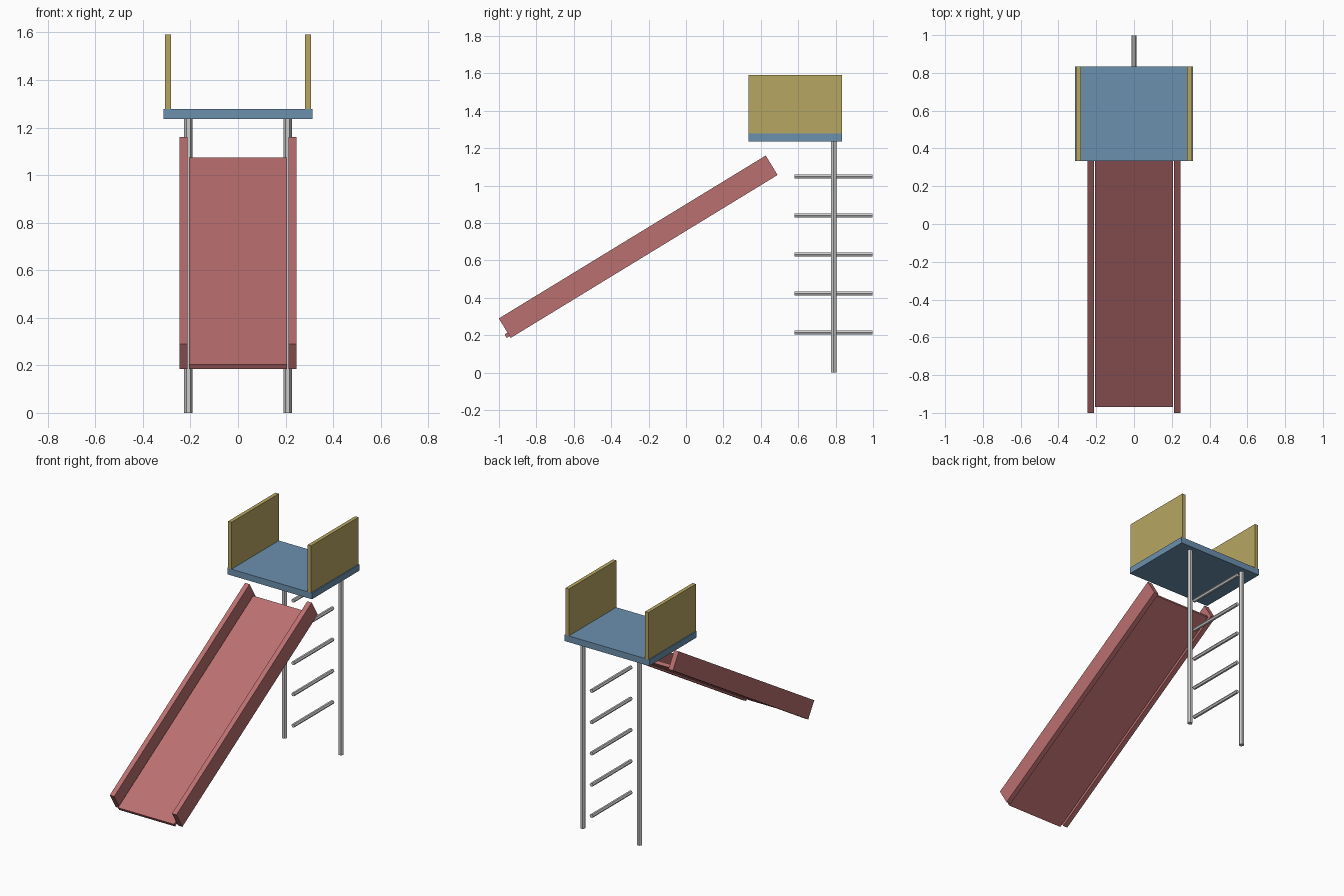
import bpy, math
from mathutils import Matrix, Vector

if "Cube" in bpy.data.objects:
    bpy.data.objects.remove(bpy.data.objects["Cube"])


def material(name, color):
    m = bpy.data.materials.new(name)
    m.diffuse_color = (*color, 1)
    m.use_nodes = True
    m.node_tree.nodes["Principled BSDF"].inputs["Base Color"].default_value = m.diffuse_color
    return m


RED = material("slide_red", (0.50, 0.16, 0.16))
BLUE = material("platform_blue", (0.15, 0.28, 0.43))
YELLOW = material("panel_yellow", (0.47, 0.38, 0.12))


def box(name, size, center, mat, tilt=0):
    bpy.ops.mesh.primitive_cube_add(size=1, location=center, rotation=(tilt, 0, 0))
    o = bpy.context.object
    o.name = name
    o.scale = size
    o.data.materials.append(mat)
    return o


def bar(name, radius, length, center, axis="z"):
    # six-sided bar with corners pointing along x
    bpy.ops.mesh.primitive_cylinder_add(vertices=6, radius=radius, depth=length, location=center)
    o = bpy.context.object
    o.name = name
    o.data.transform(Matrix.Rotation(math.pi / 2, 4, "Z"))
    if axis == "y":
        o.data.transform(Matrix.Rotation(math.pi / 2, 4, "X"))
    return o


# platform and its side panels
box("platform", (0.625, 0.5, 0.042), (0, 0.333, 1.257), BLUE).location.y = 0.583
for side, s in (("left", -1), ("right", 1)):
    box(side + "_panel", (0.025, 0.5, 0.314), (s * 0.294, 0.583, 1.434), YELLOW)

# ladder posts and rungs
for side, s in (("left", -1), ("right", 1)):
    bar(side + "_ladder_post", 0.0172, 1.24, (s * 0.209, 0.789, 0.62))
for i in range(5):
    bar(f"rung_{i + 1}", 0.0125, 0.418, (0, 0.789, 0.214 + i * 0.2085), "y")

# sloping slide: bed between two side rails
tilt = math.radians(31.4)
center = Vector((0, -0.2555, 0.673))
turn = Matrix.Rotation(tilt, 3, "X")
box("slide_bed", (0.414, 1.67, 0.022), center + turn @ Vector((0, -0.019, -0.039)), RED, tilt)
for side, s in (("left", -1), ("right", 1)):
    box(side + "_slide_rail", (0.033, 1.672, 0.122), center + Vector((s * 0.2295, 0, 0)), RED, tilt)
